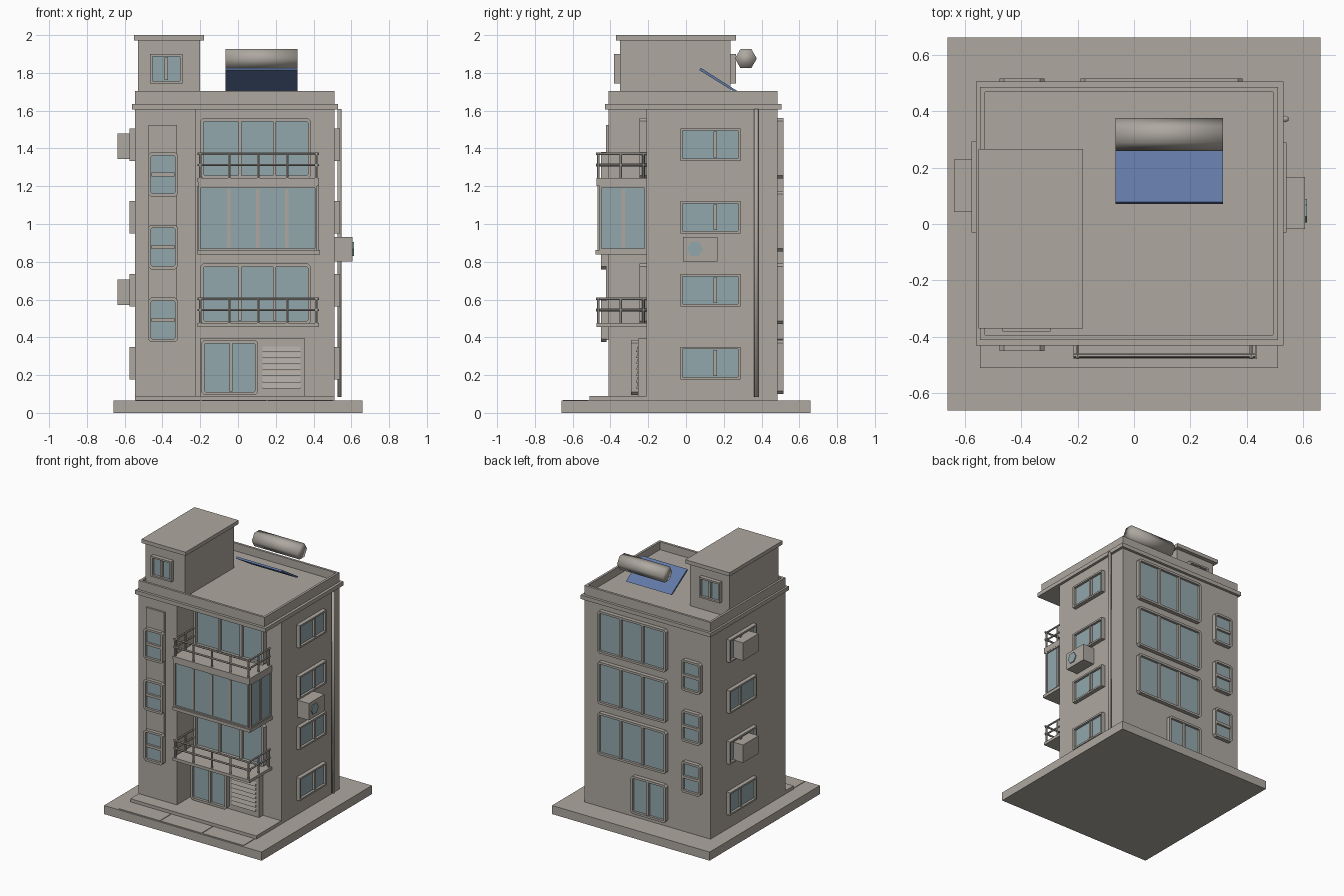
import bpy, bmesh, math
from mathutils import Vector, Matrix

cube = bpy.data.objects.get("Cube")
if cube:
    bpy.data.objects.remove(cube, do_unlink=True)


def material(name, rgb):
    m = bpy.data.materials.new(name)
    m.use_nodes = True
    m.diffuse_color = (*rgb, 1)
    for n in m.node_tree.nodes:
        if n.type == 'BSDF_PRINCIPLED':
            n.inputs["Base Color"].default_value = (*rgb, 1)
    return m


WALL = material("warm grey plaster", (0.42, 0.39, 0.35))
GLASS = material("pale blue glass", (0.29, 0.39, 0.42))
SOLAR = material("solar blue", (0.12, 0.19, 0.38))


def finish(name, bm, mats=(WALL,), smooth=False):
    bmesh.ops.recalc_face_normals(bm, faces=bm.faces)
    for f in bm.faces:
        f.smooth = smooth
    me = bpy.data.meshes.new(name)
    bm.to_mesh(me)
    bm.free()
    for m in mats:
        me.materials.append(m)
    ob = bpy.data.objects.new(name, me)
    bpy.context.collection.objects.link(ob)
    return ob


def add_box(bm, lo, hi):
    lo, hi = Vector(lo), Vector(hi)
    mat = Matrix.Translation((lo + hi) / 2) @ Matrix.Diagonal((*(hi - lo), 1))
    return bmesh.ops.create_cube(bm, size=1, matrix=mat)["verts"]


def box(name, lo, hi):
    bm = bmesh.new()
    add_box(bm, lo, hi)
    return finish(name, bm)


def prism(name, points, offset, mats=(WALL,)):
    """Extrude a flat outline along an offset."""
    bm = bmesh.new()
    face = bm.faces.new([bm.verts.new(p) for p in points])
    top = bmesh.ops.extrude_face_region(bm, geom=[face], use_keep_orig=True)
    bmesh.ops.translate(bm, vec=offset, verts=[v for v in top["geom"] if isinstance(v, bmesh.types.BMVert)])
    return finish(name, bm, mats)


def add_rod(bm, a, b, r):
    a, b = Vector(a), Vector(b)
    turn = Vector((0, 0, 1)).rotation_difference(b - a).to_matrix().to_4x4()
    bmesh.ops.create_cone(bm, cap_ends=True, segments=6, radius1=r, radius2=r, depth=(b - a).length,
                          matrix=Matrix.Translation((a + b) / 2) @ turn)


def rod(name, a, b, r, mat=WALL, smooth=True):
    bm = bmesh.new()
    add_rod(bm, a, b, r)
    return finish(name, bm, (mat,), smooth)


TURN = {"front": 0, "right": 90, "back": 180, "left": -90}


def window(name, side, plane, u0, u1, z0, z1, bars=(), cross=False, depth=0.03, c=0.016, edge=0.018):
    """Framed window on a wall; u runs along the wall, bars are upright mullions."""
    if side in ("back", "left"):
        u0, u1, bars = -u1, -u0, [-b for b in bars]
    rect = [(u0, z0, 1, 1), (u1, z0, -1, 1), (u1, z1, -1, -1), (u0, z1, 1, -1)]
    pts = []
    for i, (u, z, su, sz) in enumerate(rect):
        cut = [(u, z + sz * c), (u + su * c, z)]
        pts += (cut if i % 2 == 0 else cut[::-1]) if c else [(u, z)]
    bm = bmesh.new()
    y = -plane
    back = [bm.verts.new((u, y, z)) for u, z in pts]
    front = [bm.verts.new((u, y - depth, z)) for u, z in pts]
    n = len(pts)
    for i in range(n):
        bm.faces.new((back[i], back[(i + 1) % n], front[(i + 1) % n], front[i]))
    pane = bm.faces.new(front)
    bm.normal_update()
    bmesh.ops.inset_individual(bm, faces=[pane], thickness=edge, depth=0)
    ring = bmesh.ops.extrude_discrete_faces(bm, faces=[pane])["faces"][0]
    bmesh.ops.translate(bm, verts=ring.verts, vec=(0, depth * 0.6, 0))
    ring.material_index = 1
    outer, inner = y - depth, y - depth * 0.4
    for b in bars:
        add_box(bm, (b - 0.009, outer + 0.002, z0 + edge), (b + 0.009, inner, z1 - edge))
    if cross:
        m = (z0 + z1) / 2
        add_box(bm, (u0 + edge, outer + 0.002, m - 0.01), (u1 - edge, inner, m + 0.01))
    bm.transform(Matrix.Rotation(math.radians(TURN[side]), 4, 'Z'))
    return finish(name, bm, (WALL, GLASS))


# Ground slab, porch and path
box("ground_slab", (-.66, -.66, 0), (.66, .66, .065))
box("porch_slab", (-.545, -.51, .06), (.51, -.2, .09))
for i in range(3):
    x = -.54 + i * .35
    box("path_tile", (x, -.65, .06), (x + .34, -.515, .069))

# Main walls with the open front corner
outline = [(-.545, -.41), (-.225, -.41), (-.225, -.21), (.51, -.21), (.51, .485), (-.545, .485)]
prism("main_walls", [(x, y, .06) for x, y in outline], (0, 0, 1.55))

# Roof slab and hollow parapet
box("cornice", (-.56, -.43, 1.605), (.53, .505, 1.635))
bm = bmesh.new()
add_box(bm, (-.545, -.41, 1.63), (.51, .485, 1.705))
bm.normal_update()
roof = max(bm.faces, key=lambda f: f.calc_center_median().z)
bmesh.ops.inset_individual(bm, faces=[roof], thickness=.025, depth=0)
floor = bmesh.ops.extrude_discrete_faces(bm, faces=[roof])["faces"][0]
bmesh.ops.translate(bm, verts=floor.verts, vec=(0, 0, -.06))
finish("parapet", bm)

# Stair tower
box("stair_tower", (-.53, -.35, 1.64), (-.2, .235, 1.975))
box("stair_tower_cap", (-.55, -.37, 1.972), (-.18, .265, 2))
window("tower_window", "front", .35, -.465, -.295, 1.745, 1.9, [-.38], c=0)
window("tower_window", "back", .235, -.465, -.295, 1.745, 1.9, [-.38], c=0)

# Solar heater
prism("solar_panel", [(-.065, .07, 1.815), (-.065, .078, 1.827), (-.065, .27, 1.705), (-.065, .255, 1.70)],
      (.38, 0, 0), (SOLAR,))
rod("water_tank", (-.065, .317, 1.876), (.315, .317, 1.876), .058)

# Stair windows on a raised strip, repeated on the back
box("stair_strip", (-.475, -.424, .385), (-.322, -.4, 1.525))
for i in range(3):
    z = .375 + i * .385
    window("stair_window", "front", .42, -.477, -.317, z, z + .235, cross=True)
    window("back_small_window", "back", .485, -.477, -.317, z, z + .235, cross=True)
    window("back_wide_window", "back", .485, -.19, .385, .47 + i * .385, .79 + i * .385, [.01, .193])
window("back_door", "back", .485, -.19, .105, .1, .385, [-.037])

# Recessed front windows
for z in (.47, 1.24):
    window("balcony_window", "front", .21, -.2, .387, z, z + .32, [.01, .193], depth=.035)

# Entrance with louvred panel
box("entrance_block", (-.2, -.255, .085), (.355, -.2, .395))
window("front_door", "front", .255, -.195, .107, .095, .385, [-.037], depth=.035)
for i in range(7):
    z = .13 + i * .032
    prism("louvre", [(.13, -.25, z), (.13, -.264, z), (.13, -.255, z + .03), (.13, -.25, z + .03)], (.2, 0, 0))

# Open balconies with rails
for z in (.455, 1.222):
    box("balcony_slab", (-.215, -.475, z), (.43, -.2, z + .022))
    bm = bmesh.new()
    left, right, front = -.2, .415, -.465
    for h in (z + .09, z + .15):
        add_rod(bm, (left - .015, front, h), (right + .015, front, h), .007)
        for x in (left, right):
            add_rod(bm, (x, front - .012, h), (x, -.21, h), .007)
    for i in range(5):
        x = left + i * (right - left) / 4
        add_rod(bm, (x, front, z + .02), (x, front, z + .15), .007)
    for x in (left, right):
        for y in (-.345, -.225):
            add_rod(bm, (x, y, z + .02), (x, y, z + .15), .007)
    finish("balcony_railing", bm)

# Enclosed bay
box("bay_floor", (-.215, -.478, .838), (.435, -.2, .862))
box("bay_body", (-.2, -.455, .86), (.415, -.2, 1.205))
box("bay_roof", (-.21, -.474, 1.2), (.43, -.2, 1.224))
window("bay_front_window", "front", .455, -.21, .418, .86, 1.202, [-.05, .104, .258], depth=.014, c=0, edge=.016)
window("bay_side_window", "right", .415, -.458, -.208, .86, 1.202, [-.333], depth=.014, c=0, edge=.016)
window("bay_side_window", "left", .2, -.458, -.208, .86, 1.202, [-.333], depth=.014, c=0, edge=.016)

# Side windows on four floors
for i in range(4):
    z = .178 + i * .3855
    window("right_side_window", "right", .51, -.03, .288, z, z + .172, [.155], c=0)
    window("left_side_window", "left", .545, -.03, .293, z, z + .172, [.155], c=0)

# Wall units
for z in (.57, 1.343):
    box("left_cooling_unit", (-.638, .043, z), (-.55, .228, z + .135))
box("right_cooling_unit", (.5, -.017, .802), (.606, .167, .93))
rod("cooling_unit_fan", (.6, .047, .868), (.613, .047, .868), .042, GLASS, False)

# Rain pipe
rod("rain_pipe", (.537, .372, .085), (.537, .372, 1.61), .012)
